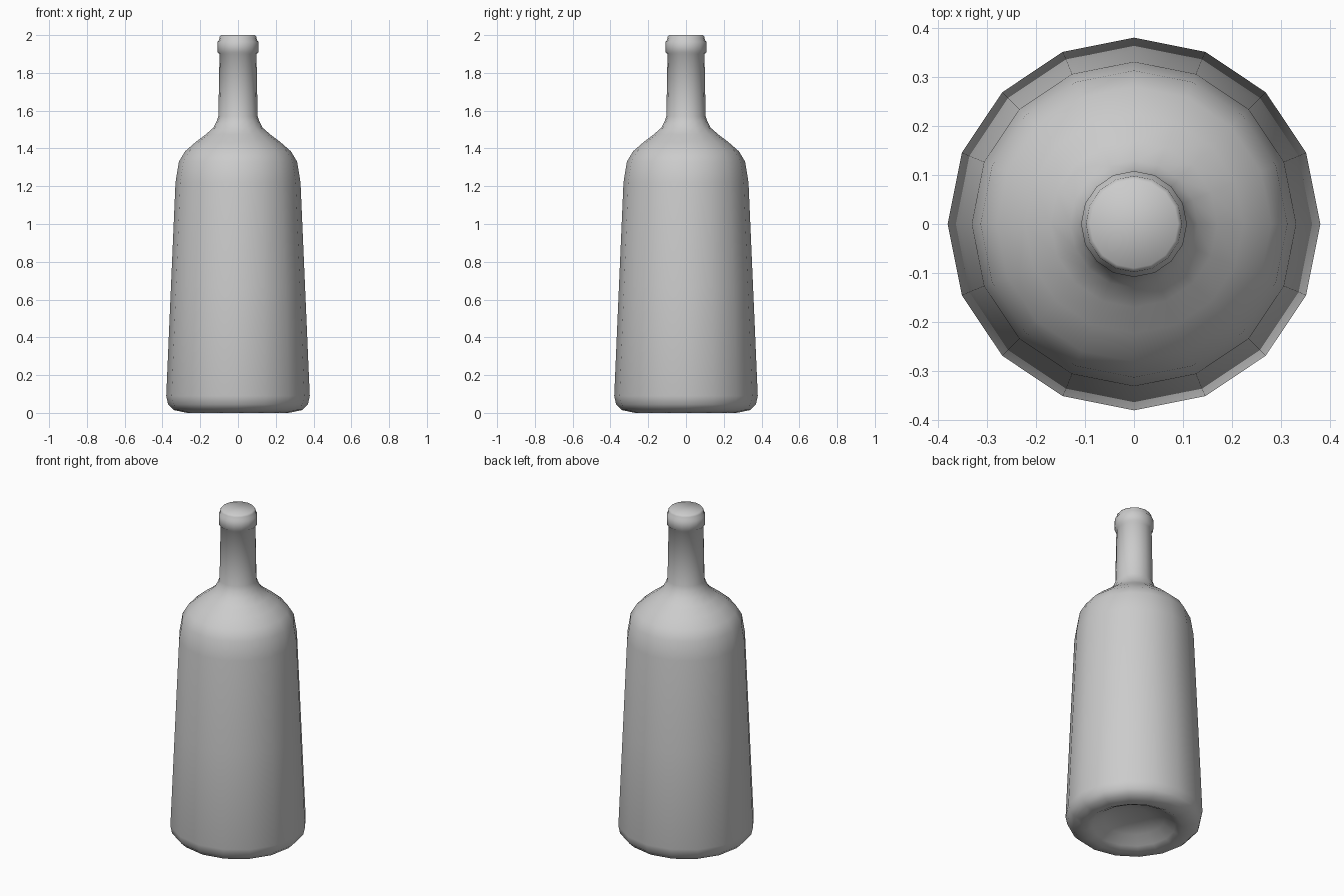
import bpy, bmesh
from math import cos, sin, pi

if "Cube" in bpy.data.objects:
    bpy.data.objects.remove(bpy.data.objects["Cube"])

SIDES = 16

# Radius and height, from the hollow under the base up to the mouth
PROFILE = [
    (0.08, 0.085), (0.17, 0.06), (0.23, 0.02), (0.27, 0.0),
    (0.34, 0.015), (0.37, 0.045), (0.38, 0.09),
    (0.355, 0.67), (0.331, 1.22),
    (0.313, 1.33), (0.28, 1.385), (0.223, 1.435), (0.17, 1.475),
    (0.13, 1.51), (0.113, 1.545), (0.104, 1.57),
    (0.098, 1.90), (0.108, 1.91), (0.108, 1.965),
    (0.1, 1.975), (0.098, 1.99), (0.09, 2.0),
]


def lathe(name, profile, sides):
    bm = bmesh.new()
    rings = [[bm.verts.new((r * cos(2 * pi * i / sides), r * sin(2 * pi * i / sides), z))
              for i in range(sides)] for r, z in profile]
    for low, high in zip(rings, rings[1:]):
        for i in range(sides):
            j = (i + 1) % sides
            bm.faces.new((low[i], low[j], high[j], high[i]))
    # Close the base and the mouth
    bm.faces.new(rings[0][::-1])
    bm.faces.new(rings[-1])
    for face in bm.faces:
        face.smooth = True
    mesh = bpy.data.meshes.new(name)
    bm.to_mesh(mesh)
    bm.free()
    obj = bpy.data.objects.new(name, mesh)
    bpy.context.collection.objects.link(obj)
    return obj


# Bottle
lathe("bottle", PROFILE, SIDES)
